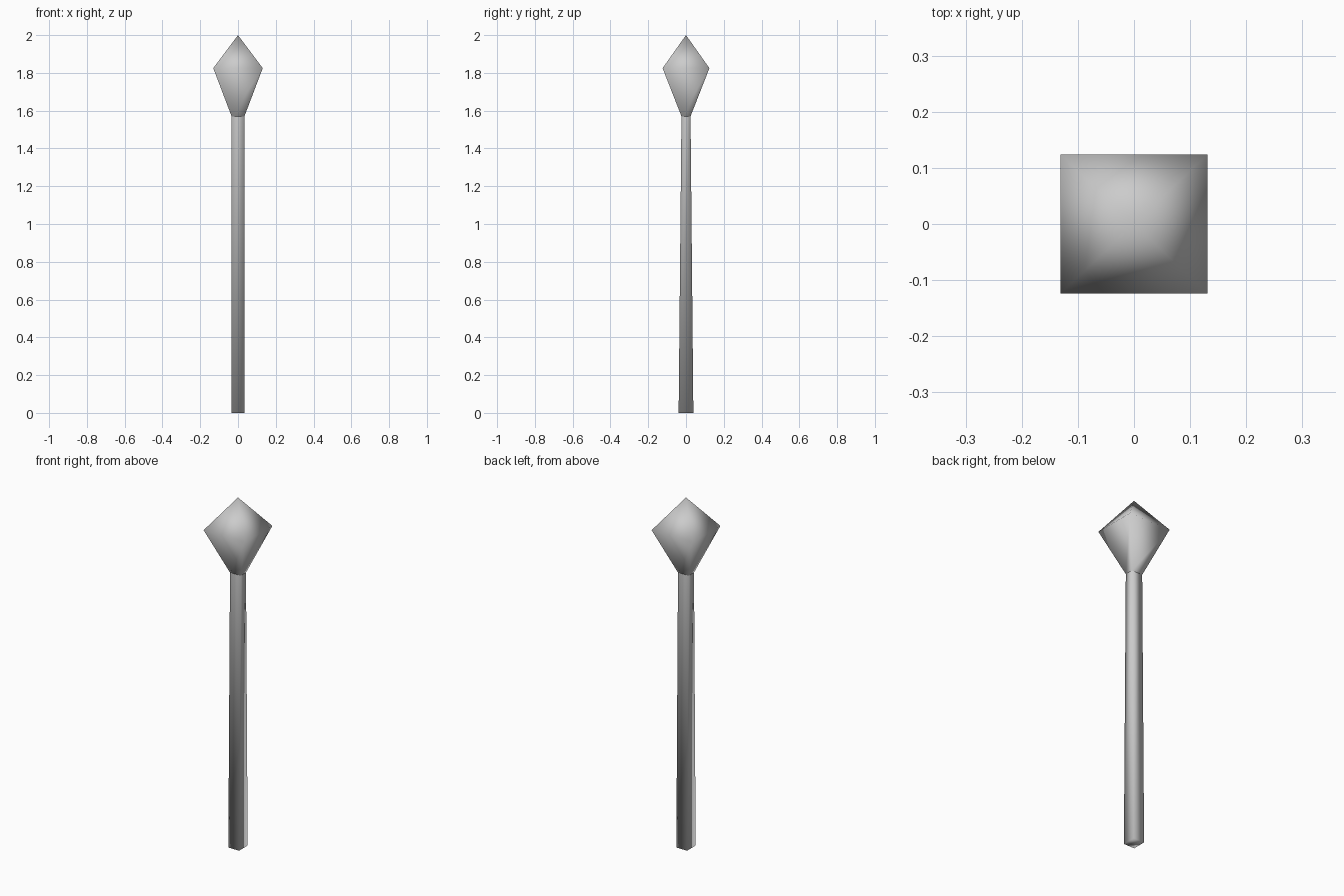
import bpy
import bmesh

if "Cube" in bpy.data.objects:
    bpy.data.objects.remove(bpy.data.objects["Cube"])


def lofted(name, sections, apex=None, cap_bottom=False):
    """Four-sided loft through (z, half_x, half_y) rectangles, with an optional point on top."""
    bm = bmesh.new()
    rings = [[bm.verts.new((sx * hx, sy * hy, z))
              for sx, sy in ((-1, -1), (1, -1), (1, 1), (-1, 1))]
             for z, hx, hy in sections]
    for low, high in zip(rings, rings[1:]):
        for i in range(4):
            j = (i + 1) % 4
            bm.faces.new((low[i], low[j], high[j], high[i]))
    if apex is not None:
        tip = bm.verts.new((0, 0, apex))
        for i in range(4):
            bm.faces.new((rings[-1][i], rings[-1][(i + 1) % 4], tip))
    if cap_bottom:
        bm.faces.new(rings[0][::-1])
    for f in bm.faces:
        f.smooth = True
    mesh = bpy.data.meshes.new(name)
    bm.to_mesh(mesh)
    bm.free()
    obj = bpy.data.objects.new(name, mesh)
    bpy.context.collection.objects.link(obj)
    return obj


NECK = (1.57, 0.034, 0.024)

# Square post, tapering front to back only
lofted("post", [(0, 0.034, 0.039), NECK], cap_bottom=True)

# Faceted spear-shaped finial
lofted("finial", [NECK, (1.825, 0.131, 0.124)], apex=2.0)
